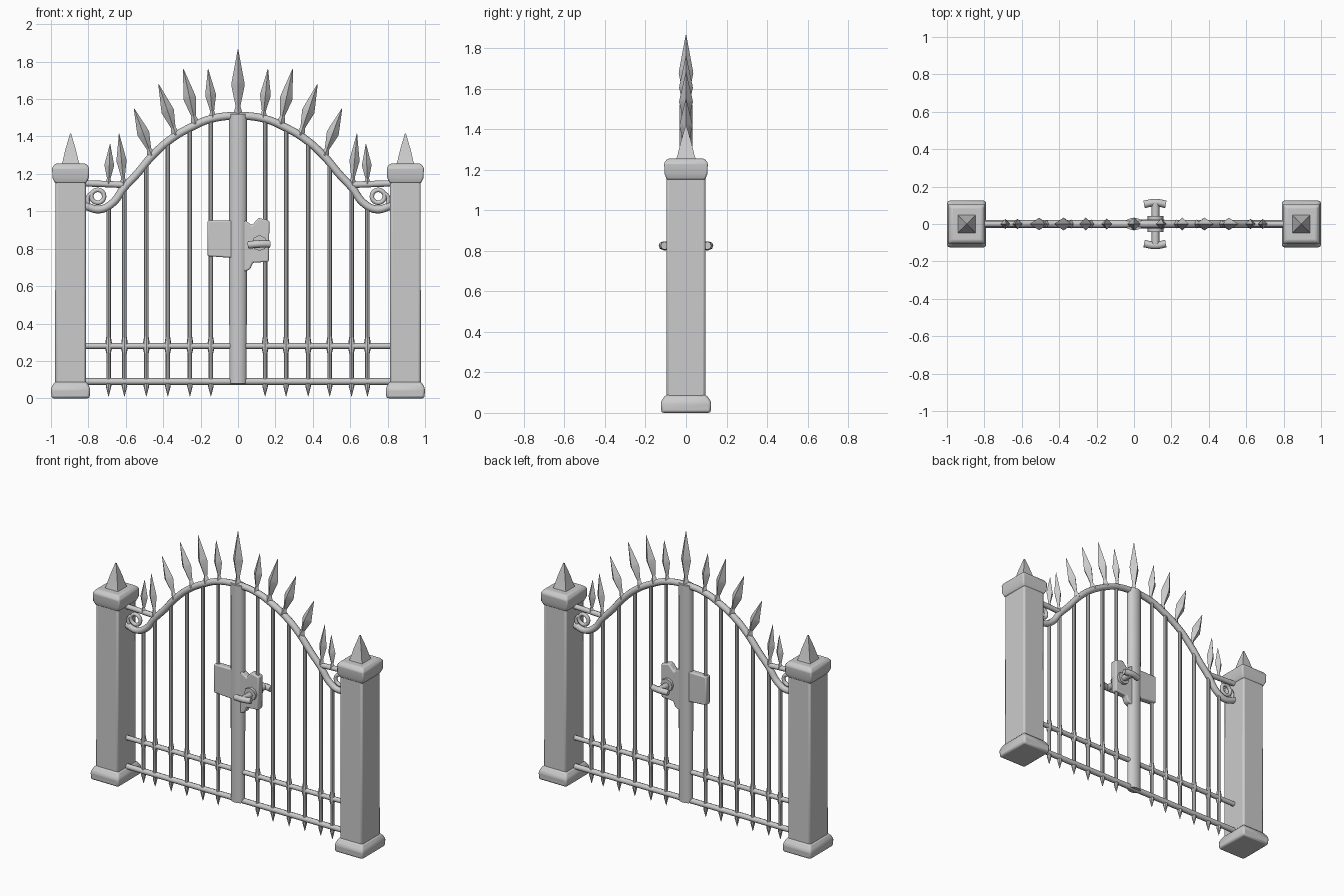
import bpy, bmesh
from math import sin, cos, pi
from mathutils import Vector

if "Cube" in bpy.data.objects:
    bpy.data.objects.remove(bpy.data.objects["Cube"])

iron = bpy.data.materials.new("pale grey")
iron.use_nodes = True
GREY = (0.6, 0.6, 0.6, 1)
iron.diffuse_color = GREY
iron.node_tree.nodes["Principled BSDF"].inputs["Base Color"].default_value = GREY


def finish(obj, angle=35):
    obj.data.materials.append(iron)
    bpy.ops.object.select_all(action="DESELECT")
    obj.select_set(True)
    bpy.context.view_layer.objects.active = obj
    if obj.type == "CURVE":
        bpy.ops.object.convert(target="MESH")
        obj = bpy.context.object
    bpy.ops.object.shade_smooth_by_angle(angle=angle * pi / 180)
    return obj


def loft(name, start, end, rings, sides, turn=0.0, angle=35, depth=1.0):
    """Stack polygon rings (fraction along axis, half width x, half width y)."""
    start, end = Vector(start), Vector(end)
    side = Vector((end.z - start.z, 0, start.x - end.x)).normalized()
    bm = bmesh.new()
    loops = []
    for t, rx, ry in rings:
        centre = start.lerp(end, t)
        loops.append([bm.verts.new(centre + side * rx * cos(turn + 2 * pi * i / sides)
                      + Vector((0, ry * depth * sin(turn + 2 * pi * i / sides), 0)))
                      for i in range(sides)])
    for low, high in zip(loops, loops[1:]):
        for i in range(sides):
            j = (i + 1) % sides
            bm.faces.new((low[i], low[j], high[j], high[i]))
    bm.faces.new(loops[0][::-1])
    bm.faces.new(loops[-1])
    bmesh.ops.recalc_face_normals(bm, faces=bm.faces)
    mesh = bpy.data.meshes.new(name)
    bm.to_mesh(mesh)
    bm.free()
    obj = bpy.data.objects.new(name, mesh)
    bpy.context.collection.objects.link(obj)
    return finish(obj, angle)


def square(name, x, rings):
    """Rectangular stack: rings are (z, half width, half depth)."""
    k = 2 ** 0.5
    return loft(name, (x, 0, 0), (x, 0, 1),
                [(z, a * k, b * k) for z, a, b in rings], 4, pi / 4)


def bevel(obj, width):
    mod = obj.modifiers.new("soft edges", "BEVEL")
    mod.width = width
    mod.segments = 2


def tube(name, points, radius, cyclic=False):
    curve = bpy.data.curves.new(name, "CURVE")
    curve.dimensions = "3D"
    curve.bevel_depth = radius
    curve.bevel_resolution = 2
    curve.resolution_u = 6
    curve.use_fill_caps = True
    spline = curve.splines.new("BEZIER")
    spline.bezier_points.add(len(points) - 1)
    for bp, p in zip(spline.bezier_points, points):
        bp.co = p
        bp.handle_left_type = bp.handle_right_type = "AUTO"
    spline.use_cyclic_u = cyclic
    obj = bpy.data.objects.new(name, curve)
    bpy.context.collection.objects.link(obj)
    return finish(obj, 60)


def plate(name, outline, half):
    bm = bmesh.new()
    face = bm.faces.new([bm.verts.new((x, -half, z)) for x, z in outline])
    new = bmesh.ops.extrude_face_region(bm, geom=[face])["geom"]
    bmesh.ops.translate(bm, vec=(0, 2 * half, 0),
                        verts=[v for v in new if isinstance(v, bmesh.types.BMVert)])
    bmesh.ops.recalc_face_normals(bm, faces=bm.faces)
    mesh = bpy.data.meshes.new(name)
    bm.to_mesh(mesh)
    bm.free()
    obj = bpy.data.objects.new(name, mesh)
    bpy.context.collection.objects.link(obj)
    bevel(finish(obj), 0.008)


def spear(name, base, tip, width):
    rings = [(-0.03, 0.7, 0.7), (0.05, 0.55, 0.55), (0.12, 0.36, 0.36), (0.45, 1, 1),
             (0.52, 0.9, 0.9), (1, 0.04, 0.04)]
    loft(name, (base[0], 0, base[1]), (tip[0], 0, tip[1]),
         [(t, a * width, b * width) for t, a, b in rings], 4, 0, 20)


# Arch: half of the outline, mirrored to the other side
half_arch = [(0.14, 1.495), (0.25, 1.45), (0.36, 1.385), (0.46, 1.295),
             (0.54, 1.2), (0.61, 1.125), (0.67, 1.045), (0.74, 1.01), (0.82, 1.03)]
arch = [(-x, 0, z) for x, z in half_arch[::-1]] + [(0, 0, 1.51)]
arch += [(x, 0, z) for x, z in half_arch]
tube("arch_rail", arch, 0.021)


def arch_height(x):
    line = [(0, 1.51)] + half_arch
    for (x0, z0), (x1, z1) in zip(line, line[1:]):
        if x0 <= abs(x) <= x1:
            return z0 + (z1 - z0) * (abs(x) - x0) / (x1 - x0)


# Everything that repeats on both sides
bar_xs = [0.145, 0.257, 0.375, 0.49, 0.607, 0.692]
spears = [((0.135, 1.505), (0.16, 1.76), 0.029), ((0.23, 1.475), (0.292, 1.76), 0.034),
          ((0.335, 1.415), (0.425, 1.68), 0.034), ((0.465, 1.305), (0.556, 1.55), 0.033),
          ((0.612, 1.15), (0.636, 1.415), 0.027), ((0.692, 1.15), (0.684, 1.36), 0.026)]
for s, tag in ((-1, "right"), (1, "left")):
    # Stone post
    x = s * 0.895
    bevel(square(tag + "_post_base", x, [(0, 0.102, 0.122), (0.055, 0.105, 0.125),
                                         (0.09, 0.085, 0.1)]), 0.012)
    bevel(square(tag + "_post_shaft", x, [(0.06, 0.083, 0.097), (1.19, 0.081, 0.095)]), 0.012)
    bevel(square(tag + "_post_cap", x, [(1.15, 0.084, 0.095), (1.18, 0.097, 0.106),
                                        (1.235, 0.099, 0.108), (1.255, 0.082, 0.09)]), 0.008)
    square(tag + "_post_finial", x, [(1.24, 0.052, 0.052), (1.27, 0.042, 0.042),
                                     (1.33, 0.028, 0.028), (1.415, 0.003, 0.003)])
    # Scroll bracket between arch and post
    tube(tag + "_bracket", [(s * 0.59, 0, 1.14), (s * 0.7, 0, 1.145), (s * 0.83, 0, 1.15)], 0.017)
    ring = [(s * (0.75 + 0.034 * cos(a * pi / 3)), 0, 1.08 + 0.034 * sin(a * pi / 3))
            for a in range(6)]
    tube(tag + "_scroll_ring", ring, 0.012, True)
    tube(tag + "_scroll_arm", [(s * 0.775, 0, 1.1), (s * 0.8, 0, 1.08), (s * 0.8, 0, 1.03)], 0.011)
    # Upright bars with pointed feet
    for i, bx in enumerate(bar_xs, 1):
        loft(f"{tag}_bar_{i}", (s * bx, 0, 0), (s * bx, 0, 1),
             [(0.01, 0.001, 0.001), (0.065, 0.015, 0.015), (0.1, 0.012, 0.012),
              (0.24, 0.012, 0.012), (0.265, 0.018, 0.018), (0.3, 0.017, 0.017),
              (0.33, 0.012, 0.012), (arch_height(bx), 0.012, 0.012)], 8)
    # Spear heads
    for i, (base, tip, w) in enumerate(spears, 1):
        spear(f"{tag}_spear_{i}", (s * base[0], base[1]), (s * tip[0], tip[1]), w)

spear("centre_spear", (0, 1.52), (0, 1.865), 0.036)

# Horizontal rails
for name, z, r in (("lower_rail", 0.09, 0.018), ("upper_rail", 0.28, 0.016)):
    tube(name, [(-0.83, 0, z), (0.83, 0, z)], r)

# Centre stile
loft("centre_stile", (0, 0, 0.08), (0, 0, 1.52), [(0, 0.048, 0.034), (1, 0.05, 0.034)],
     12, pi / 12, 60)

# Lock plates
plate("catch_plate", [(-0.163, 0.76), (-0.02, 0.75), (-0.02, 0.95), (-0.163, 0.95)], 0.022)
plate("lock_plate", [(0.02, 0.67), (0.065, 0.69), (0.08, 0.725), (0.165, 0.73), (0.168, 0.95),
                     (0.11, 0.965), (0.075, 0.925), (0.02, 0.965)], 0.024)

# Handles on both faces
tube("handle_spindle", [(0.115, -0.115, 0.825), (0.115, 0.115, 0.825)], 0.021)
for s, tag in ((-1, "front"), (1, "back")):
    tube(tag + "_handle", [(0.055, s * 0.105, 0.82), (0.115, s * 0.115, 0.825),
                           (0.17, s * 0.105, 0.825)], 0.02)
    tube(tag + "_handle_collar", [(0.115, s * 0.02, 0.83), (0.115, s * 0.042, 0.83)], 0.042)
